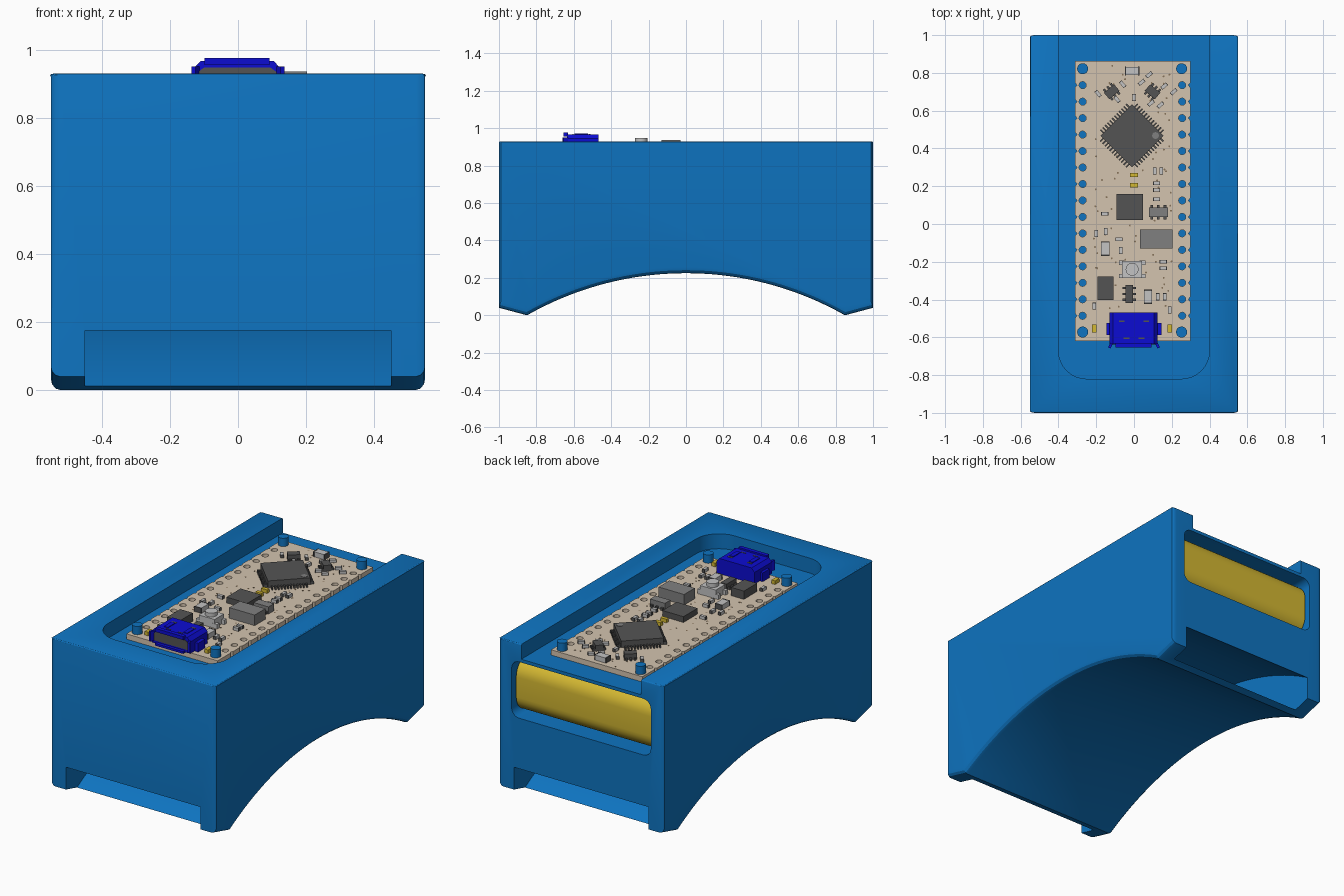
import bpy, bmesh, math, random
from math import sin, cos, pi, sqrt
from mathutils import Matrix, Vector

random.seed(4)
if "Cube" in bpy.data.objects:
    bpy.data.objects.remove(bpy.data.objects["Cube"])


def material(name, *rgb):
    lin = [(c / 255 / 12.92 if c < 11 else ((c / 255 + 0.055) / 1.055) ** 2.4) for c in rgb]
    m = bpy.data.materials.new(name)
    m.diffuse_color = (*lin, 1)
    m.use_nodes = True
    m.node_tree.nodes["Principled BSDF"].inputs["Base Color"].default_value = (*lin, 1)
    return m


BLUE = material("case blue", 14, 116, 193)
USB = material("connector blue", 12, 12, 210)
TAN = material("board tan", 212, 196, 175)
DARK = material("chip dark grey", 84, 84, 84)
MID = material("chip mid grey", 128, 128, 128)
LIGHT = material("part light grey", 195, 195, 195)
YELLOW = material("yellow", 212, 184, 50)
BROWN = material("via brown", 135, 115, 90)


def finish(name, bm, mat, angle=20):
    bmesh.ops.recalc_face_normals(bm, faces=bm.faces)
    me = bpy.data.meshes.new(name)
    bm.to_mesh(me)
    bm.free()
    ob = bpy.data.objects.new(name, me)
    bpy.context.collection.objects.link(ob)
    me.materials.append(mat)
    me.shade_smooth()
    me.set_sharp_from_angle(angle=math.radians(angle))
    return ob


def prism(bm, pts, axis, lo, hi):
    """Extrude a 2D outline along one axis."""
    place = {"x": lambda a, b: (lo, a, b), "y": lambda a, b: (a, lo, b), "z": lambda a, b: (a, b, lo)}[axis]
    face = bm.faces.new([bm.verts.new(place(a, b)) for a, b in pts])
    ext = bmesh.ops.extrude_face_region(bm, geom=[face])["geom"]
    shift = Vector([(hi - lo) * (axis == k) for k in "xyz"])
    bmesh.ops.translate(bm, vec=shift, verts=[v for v in ext if isinstance(v, bmesh.types.BMVert)])
    return bm


def box(bm, x, y, w, d, z0, z1, turn=0):
    m = (Matrix.Translation((x, y, (z0 + z1) / 2)) @ Matrix.Rotation(math.radians(turn), 4, "Z")
         @ Matrix.Diagonal((w, d, z1 - z0, 1)))
    bmesh.ops.create_cube(bm, size=1, matrix=m)


def disc(bm, x, y, r, z0, z1, n=20):
    bmesh.ops.create_cone(bm, cap_ends=True, segments=n, radius1=r, radius2=r, depth=z1 - z0,
                          matrix=Matrix.Translation((x, y, (z0 + z1) / 2)))


def arc(cx, cy, r, a0, a1, n):
    angles = [math.radians(a0 + (a1 - a0) * i / n) for i in range(n + 1)]
    return [(cx + r * cos(a), cy + r * sin(a)) for a in angles]


def rounded(x0, x1, y0, y1, r, n=6):
    return (arc(x1 - r, y1 - r, r, 0, 90, n) + arc(x0 + r, y1 - r, r, 90, 180, n)
            + arc(x0 + r, y0 + r, r, 180, 270, n) + arc(x1 - r, y0 + r, r, 270, 360, n))


# Case: side profile with an arched underside
TOP, FLOOR, BOARD = 0.93, 0.84, 0.872
RAD, CZ = 1.718, -1.493


def arch(r, half, n=36):
    ys = [half - 2 * half * i / n for i in range(n + 1)]
    return [(y, sqrt(r * r - y * y) + CZ) for y in ys]


bm = prism(bmesh.new(), [(-1, TOP), (1, TOP), (1, 0.04)] + arch(RAD, 0.85) + [(-1, 0.04)], "x", -0.55, 0.55)
weight = bm.edges.layers.float.new("bevel_weight_edge")
for e in bm.edges:
    a, b = (v.co for v in e.verts)
    low = max(a.z, b.z) < 0.3
    if low and abs(a.x - b.x) < 0.01:
        e[weight] = 1
    elif not low:
        e[weight] = 0.3
case = finish("case", bm, BLUE)
bev = case.modifiers.new("edges", "BEVEL")
bev.limit_method, bev.width, bev.segments = "WEIGHT", 0.032, 3

# Cutters: board pocket, strap channel, battery bay
pocket = prism(bmesh.new(), [(0.4, 1.1), (-0.4, 1.1)] + arc(-0.25, -0.67, 0.15, 180, 270, 8)
               + arc(0.25, -0.67, 0.15, 270, 360, 8), "z", FLOOR, 1.2)
strap = prism(bmesh.new(), arch(1.945, 1.1) + arch(1.75, 1.1)[::-1], "x", -0.45, 0.45)
bay = prism(bmesh.new(), rounded(-0.465, 0.465, 0.48, 0.82, 0.05), "y", 0.75, 1.1)
cutters = [finish("cutter", c, BLUE) for c in (pocket, strap, bay)]
for c in cutters:
    c.hide_render = True
    mod = case.modifiers.new("cut", "BOOLEAN")
    mod.object, mod.operation, mod.solver = c, "DIFFERENCE", "EXACT"
cut = bpy.data.meshes.new_from_object(case.evaluated_get(bpy.context.evaluated_depsgraph_get()))
case.modifiers.clear()
case.data = cut
cut.shade_smooth()
cut.set_sharp_from_angle(angle=math.radians(20))
for c in cutters:
    bpy.data.objects.remove(c)

# Battery with rounded long edges
side = ([(0.76, 0.49)] + arc(0.875, 0.59, 0.1, -90, 0, 8)
        + arc(0.875, 0.71, 0.1, 0, 90, 8) + [(0.76, 0.81)])
finish("battery", prism(bmesh.new(), side, "x", -0.452, 0.452), YELLOW)

# Circuit board with scalloped edges and pin holes
rows = [0.735 - 0.0872 * i for i in range(15)]
left, right, front, back = -0.312, 0.298, -0.62, 0.862
outline = [(left, back), (right, back)]
for y in rows:
    outline += [(right - u, y - v) for u, v in ((0, -0.012), (0.01, 0), (0, 0.012))]
outline += [(right, front), (left, front)]
for y in rows[::-1]:
    outline += [(left + u, y + v) for u, v in ((0, -0.012), (0.01, 0), (0, 0.012))]
holes = [arc(x, y, 0.019, 0, 330, 11) for x in (-0.272, 0.255) for y in rows]
curve = bpy.data.curves.new("outline", "CURVE")
curve.dimensions, curve.fill_mode, curve.extrude = "2D", "BOTH", (BOARD - FLOOR) / 2
for loop in [outline] + holes:
    s = curve.splines.new("POLY")
    s.points.add(len(loop) - 1)
    for p, (x, y) in zip(s.points, loop):
        p.co = (x, y, 0, 1)
    s.use_cyclic_u = True
tmp = bpy.data.objects.new("tmp", curve)
bm = bmesh.new()
flat = bpy.data.meshes.new_from_object(tmp)
bm.from_mesh(flat)
bpy.data.objects.remove(tmp)
bpy.data.meshes.remove(flat)
bmesh.ops.translate(bm, vec=(0, 0, (BOARD + FLOOR) / 2), verts=bm.verts)
finish("circuit_board", bm, TAN)

# Locating pegs
bm = bmesh.new()
for x in (-0.272, 0.252):
    for y in (0.822, -0.572):
        disc(bm, x, y, 0.029, FLOOR - 0.01, 0.922)
finish("pegs", bm, BLUE, 40)

# Processor: diamond body with rows of legs and a dot
bm, legs = bmesh.new(), bmesh.new()
cx, cy = -0.011, 0.468
box(bm, cx, cy, 0.236, 0.236, BOARD + 0.008, 0.92, 45)
for k in range(4):
    for i in range(12):
        off = Matrix.Rotation(pi / 4 + k * pi / 2, 2) @ Vector((0.126, (i - 5.5) * 0.0175))
        box(legs, cx + off.x, cy + off.y, 0.028, 0.008, BOARD, 0.89, 45 + 90 * k)
finish("processor", bm, DARK)
finish("processor_legs", legs, DARK)
bm = bmesh.new()
disc(bm, 0.114, cy, 0.018, 0.915, 0.922)
finish("processor_dot", bm, MID, 40)

# Chips: x, y, width, depth, height, turn
chips = [(-0.023, 0.09, 0.14, 0.135, 0.035, 0), (-0.15, -0.34, 0.085, 0.125, 0.05, 0),
         (-0.025, -0.37, 0.04, 0.095, 0.035, 0), (-0.118, 0.7, 0.07, 0.045, 0.035, 40),
         (0.098, 0.7, 0.07, 0.045, 0.035, -40)]
bm, pins = bmesh.new(), bmesh.new()
for x, y, w, d, h, turn in chips:
    box(bm, x, y, w, d, BOARD, BOARD + h, turn)
for x, y, w, d, h, turn in chips[2:]:
    for s in (-1, 0, 1):
        off = Matrix.Rotation(math.radians(turn), 2) @ (Vector((0, s * d / 3)) if d > w else Vector((s * w / 3, 0)))
        long = min(w, d) + 0.03
        box(pins, x + off.x, y + off.y, long if d > w else 0.012, 0.012 if d > w else long,
            BOARD, BOARD + 0.012, turn)
finish("dark_chips", bm, DARK)

# Grey modules
bm = bmesh.new()
box(bm, 0.118, -0.08, 0.17, 0.102, BOARD, 0.936)
box(bm, 0.129, 0.062, 0.1, 0.052, BOARD, 0.915)
finish("grey_modules", bm, MID)
for s in (-1, 0, 1):
    box(pins, 0.129 + s * 0.035, 0.062, 0.014, 0.075, BOARD, BOARD + 0.015)
finish("chip_pins", pins, DARK)

# Push button
bm = bmesh.new()
box(bm, -0.01, -0.24, 0.105, 0.09, BOARD, 0.925)
for s in (-1, 1):
    for t in (-1, 1):
        box(bm, -0.01 + s * 0.055, -0.24 + t * 0.035, 0.03, 0.022, BOARD, 0.9)
finish("button_frame", bm, LIGHT)
bm = bmesh.new()
disc(bm, -0.01, -0.24, 0.034, 0.92, 0.948, 24)
finish("button_cap", bm, LIGHT, 40)

# Larger and tiny passive parts with dark end caps
bm, caps = bmesh.new(), bmesh.new()


def passive(x, y, w, d, h, turn=0):
    box(bm, x, y, w, d, BOARD, BOARD + h, turn)
    for s in (-1, 1):
        tip = Vector((s * w * 0.5, 0)) if w > d else Vector((0, s * d * 0.5))
        off = Matrix.Rotation(math.radians(turn), 2) @ tip
        box(caps, x + off.x, y + off.y, w * (0.1 if w > d else 1.04), d * (1.04 if w > d else 0.1),
            BOARD, BOARD + h + 0.001, turn)


for x, y, w, d in [(-0.01, 0.81, 0.07, 0.045), (-0.152, -0.13, 0.045, 0.07), (0.074, -0.385, 0.042, 0.07)]:
    passive(x, y, w, d, 0.03)
for x, y in [(-0.06, 0.74), (0.04, 0.75), (0.08, 0.79), (0.16, 0.73), (-0.19, 0.69), (-0.09, 0.66), (0.09, 0.64),
             (0.14, 0.63), (0.21, 0.7)]:
    passive(x, y, 0.035, 0.018, 0.016, -50 if x < 0 else 40)
for x, y in [(0.11, 0.28), (0.145, 0.28), (-0.15, -0.04), (0, 0.67), (-0.2, -0.05), (-0.07, -0.14), (0.125, -0.385),
             (0.163, -0.385), (-0.21, -0.435), (0.19, -0.455)]:
    passive(x, y, 0.018, 0.034, 0.018)
for x, y in [(0.12, 0.215), (0.12, 0.18), (0.12, 0.13), (-0.155, 0.055), (-0.08, -0.08), (0.155, -0.2), (0.155, -0.235)]:
    passive(x, y, 0.034, 0.018, 0.018)
finish("passive_parts", bm, LIGHT)
finish("passive_end_caps", caps, DARK)

# Yellow capacitors
bm = bmesh.new()
for x, y, w, d in [(0, 0.26, 0.04, 0.022), (0, 0.205, 0.04, 0.022), (-0.21, -0.553, 0.024, 0.042), (0.19, -0.553, 0.024, 0.042)]:
    box(bm, x, y, w, d, BOARD, BOARD + 0.022)
finish("yellow_capacitors", bm, YELLOW)

# Scattered vias
bm = bmesh.new()
for _ in range(90):
    disc(bm, random.uniform(-0.22, 0.2), random.uniform(-0.45, 0.84), 0.0055, BOARD - 0.002, BOARD + 0.001, 6)
finish("vias", bm, BROWN)

# Connector: chamfered shell, flared mouth, side tabs and springs
shell = [(-0.13, 0.875), (0.125, 0.875), (0.125, 0.945), (0.105, 0.967), (-0.11, 0.967), (-0.13, 0.945)]
bm = prism(bmesh.new(), shell, "y", -0.635, -0.468)
for s in (-1, 1):
    box(bm, s * 0.132, -0.556, 0.028, 0.065, BOARD, 0.925)
    box(bm, s * 0.125, -0.645, 0.014, 0.026, 0.89, 0.95, s * 25)
    box(bm, s * 0.065, -0.56, 0.026, 0.07, 0.96, 0.971)
box(bm, -0.003, -0.642, 0.19, 0.024, 0.955, 0.976)
box(bm, -0.003, -0.642, 0.19, 0.024, 0.872, 0.885)
finish("usb_connector", bm, USB)
bm = bmesh.new()
prism(bm, [(0.9 * x, 0.92 + 0.6 * (z - 0.92)) for x, z in shell], "y", -0.638, -0.63)
for s in (-1, 1):
    box(bm, s * 0.065, -0.515, 0.03, 0.01, 0.96, 0.969)
    box(bm, s * 0.04, -0.605, 0.03, 0.006, 0.96, 0.969)
finish("usb_openings", bm, DARK)
